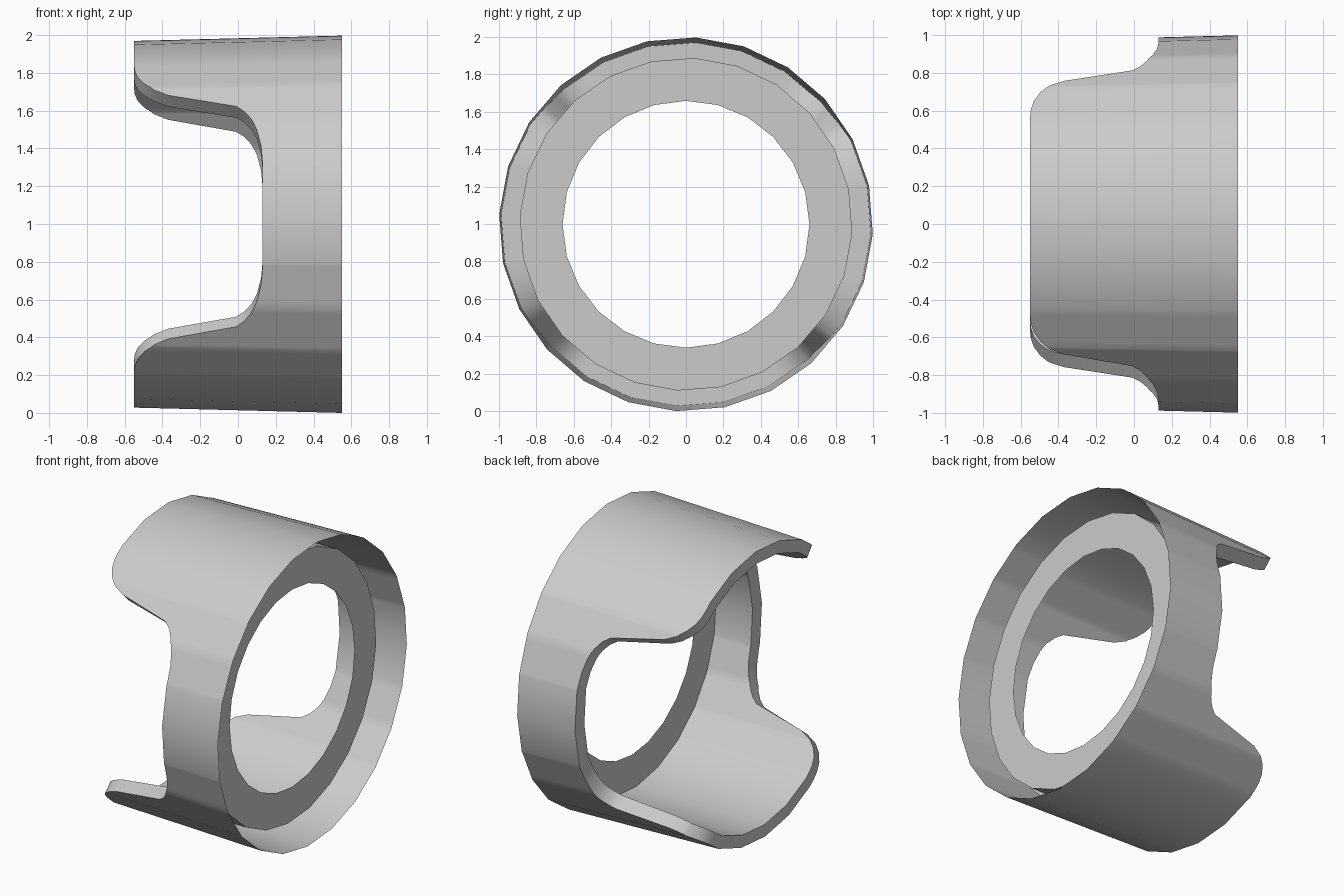
import bpy, bmesh
from math import sin, cos, radians

if "Cube" in bpy.data.objects:
    bpy.data.objects.remove(bpy.data.objects["Cube"])

SIDES = 24
STEP = 360 / SIDES
TWIST = 3            # the whole shell is turned slightly about its axis
CZ = 0.9986          # height of the axis
X_BACK, X_FLANGE = 0.55, 0.40
R_IN, R_HOLE = 0.89, 0.66

# Petal outline over a quarter turn: (angle from petal centre, x of the rim)
PETAL = [(0, -.55), (33, -.55), (36, -.546), (39.5, -.53), (43, -.495), (46, -.445),
         (48.3, -.37), (53.3, -.01), (55.5, .035), (58.5, .07), (62.5, .1),
         (68, .122), (74, .13), (90, .13)]


def rim_x(a):
    a = a % 180
    a = min(a, 180 - a)
    for (a0, x0), (a1, x1) in zip(PETAL, PETAL[1:]):
        if a <= a1:
            return x0 + (x1 - x0) * (a - a0) / (a1 - a0)
    return PETAL[-1][1]


def facet(a):
    # radius factor that keeps points on the flat sides of the polygon
    return cos(radians(STEP / 2)) / cos(radians(a % STEP - STEP / 2))


def r_out(x):
    return 0.986 + 0.0255 * x


def point(x, r, a):
    t = radians(a)
    return (x, r * sin(t), CZ + r * cos(t))


def make(name, loops):
    # skin a list of closed loops of equal length
    bm = bmesh.new()
    rows = [[bm.verts.new(p) for p in loop] for loop in loops]
    for r0, r1 in zip(rows, rows[1:]):
        n = len(r0)
        for i in range(n):
            j = (i + 1) % n
            bm.faces.new((r0[i], r0[j], r1[j], r1[i]))
    bmesh.ops.recalc_face_normals(bm, faces=bm.faces)
    me = bpy.data.meshes.new(name)
    bm.to_mesh(me)
    bm.free()
    ob = bpy.data.objects.new(name, me)
    bpy.context.collection.objects.link(ob)
    bpy.ops.object.select_all(action='DESELECT')
    ob.select_set(True)
    bpy.context.view_layer.objects.active = ob
    bpy.ops.object.shade_smooth_by_angle(angle=radians(30))
    return ob


# Columns: polygon corners plus the petal outline, mirrored round the circle
angles = {i * STEP for i in range(SIDES)}
for a, _ in PETAL:
    angles |= {a % 360, (180 - a) % 360, (180 + a) % 360, (360 - a) % 360}
angles = sorted(angles)

# Outer wall, thick petal edge, inner wall
make("petal_shell", [
    [point(X_BACK, r_out(X_BACK) * facet(a), a + TWIST) for a in angles],
    [point(rim_x(a), r_out(rim_x(a)) * facet(a), a + TWIST) for a in angles],
    [point(rim_x(a), R_IN * facet(a), a + TWIST) for a in angles],
    [point(X_FLANGE, R_IN * facet(a), a + TWIST) for a in angles],
])

# Recessed flat flange with the round opening
make("mount_flange", [
    [point(X_FLANGE, R_IN, i * STEP + TWIST) for i in range(SIDES)],
    [point(X_FLANGE, R_HOLE, i * STEP) for i in range(SIDES)],
])
